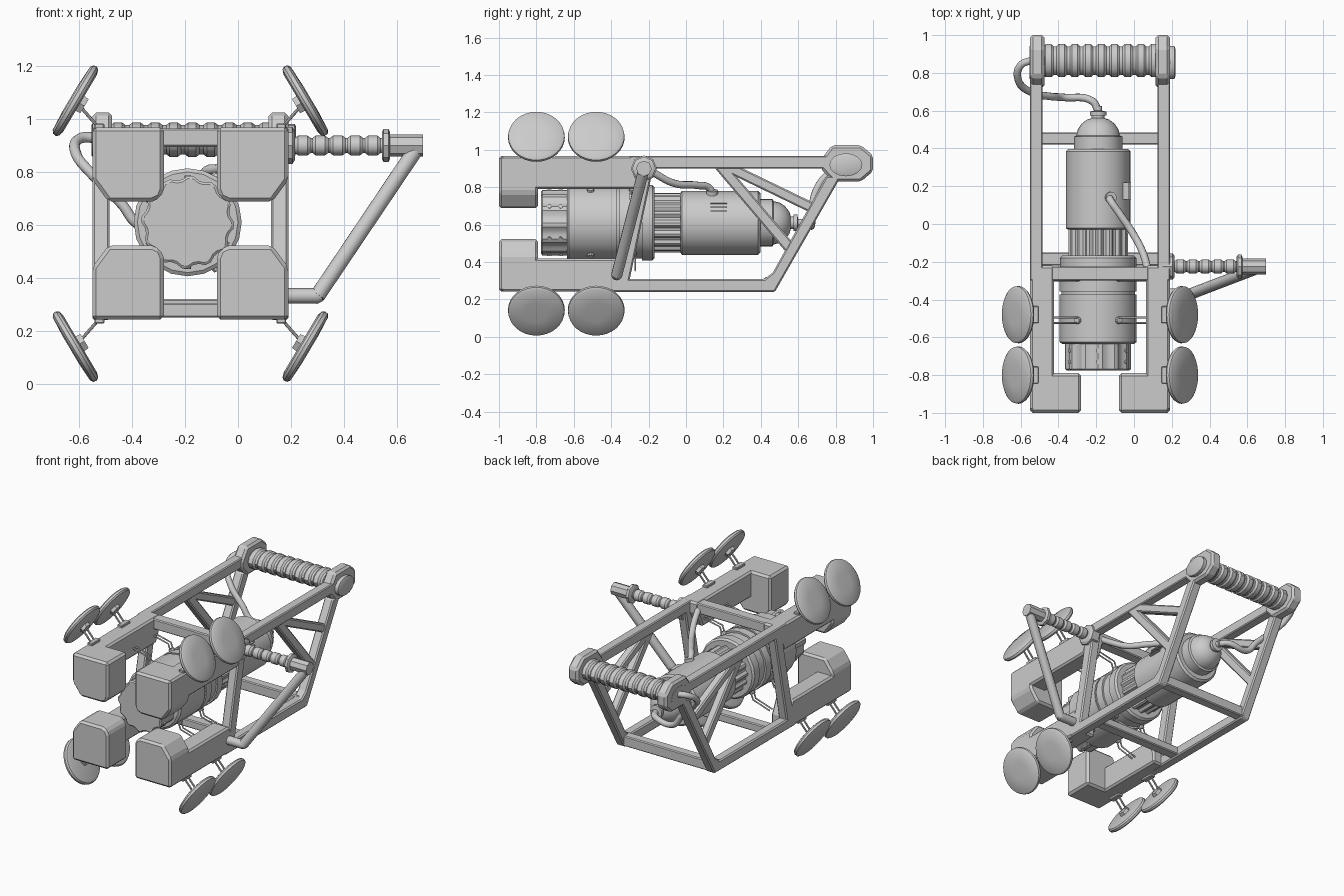
import bpy, bmesh, math
from mathutils import Vector

if "Cube" in bpy.data.objects:
    bpy.data.objects.remove(bpy.data.objects["Cube"])

CX = -0.18            # centre plane of the frame
AX, AZ = -0.19, 0.61  # axis of the cannon body


def finish(name, bm, bevel=0.0, smooth=True):
    bmesh.ops.recalc_face_normals(bm, faces=bm.faces)
    me = bpy.data.meshes.new(name)
    bm.to_mesh(me)
    bm.free()
    ob = bpy.data.objects.new(name, me)
    bpy.context.collection.objects.link(ob)
    if bevel:
        m = ob.modifiers.new("bevel", 'BEVEL')
        m.width, m.segments, m.limit_method = bevel, 1, 'ANGLE'
    elif smooth:
        bpy.ops.object.select_all(action='DESELECT')
        ob.select_set(True)
        bpy.context.view_layer.objects.active = ob
        bpy.ops.object.shade_smooth_by_angle(angle=math.radians(35))
    return ob


def prism(name, pts, a, b, axis, bevel=0.008):
    """Extrude a profile from a to b. axis x: pts are (y, z); axis y: pts are (x, z)."""
    bm = bmesh.new()
    put = (lambda p, t: (t, p[0], p[1])) if axis == 'x' else (lambda p, t: (p[0], t, p[1]))
    lo, hi = [[bm.verts.new(put(p, t)) for p in pts] for t in (a, b)]
    bm.faces.new(lo)
    bm.faces.new(hi)
    n = len(pts)
    for i in range(n):
        bm.faces.new((lo[i], lo[(i + 1) % n], hi[(i + 1) % n], hi[i]))
    return finish(name, bm, bevel)


def box(name, x, y, z, bevel=0.006):
    return prism(name, [(y[0], z[0]), (y[1], z[0]), (y[1], z[1]), (y[0], z[1])], x[0], x[1], 'x', bevel)


def lathe(name, origin, direction, prof, seg=24, flute=0.0, stretch=(1, 1, 1), turn=0.0):
    """Spin (distance, radius) pairs round an axis; flute cuts every second pair of columns."""
    q = Vector(direction).to_track_quat('Z', 'Y')
    bm = bmesh.new()
    rings = []
    for t, r in prof:
        ring = []
        for i in range(seg):
            a = 2 * math.pi * i / seg + turn
            k = r * (1 - flute * ((i // 2) % 2))
            v = q @ Vector((k * math.cos(a), k * math.sin(a), t))
            ring.append(bm.verts.new(Vector(origin) + v * Vector(stretch)))
        rings.append(ring)
    for p, c in zip(rings, rings[1:]):
        for i in range(seg):
            j = (i + 1) % seg
            bm.faces.new((p[i], p[j], c[j], c[i]))
    bm.faces.new(rings[0])
    bm.faces.new(rings[-1])
    return finish(name, bm)


def rod(name, p, q, r, seg=10):
    d = Vector(q) - Vector(p)
    return lathe(name, p, d, [(0, r), (d.length, r)], seg)


def bar(name, p, q, w, x0, x1):
    """Flat strut in the yz plane between p and q."""
    a, b = Vector(p), Vector(q)
    d = (b - a).normalized()
    n = Vector((-d.y, d.x)) * w / 2
    return prism(name, [a + n, b + n, b - n, a - n], x0, x1, 'x')


def hose(name, pts, r, smooth=True):
    cu = bpy.data.curves.new(name, 'CURVE')
    cu.dimensions, cu.bevel_depth, cu.bevel_resolution, cu.use_fill_caps = '3D', r, 3, True
    if smooth:
        sp = cu.splines.new('BEZIER')
        sp.bezier_points.add(len(pts) - 1)
        for b, p in zip(sp.bezier_points, pts):
            b.co = p
            b.handle_left_type = b.handle_right_type = 'AUTO'
        sp.resolution_u = 8
    else:
        sp = cu.splines.new('POLY')
        sp.points.add(len(pts) - 1)
        for b, p in zip(sp.points, pts):
            b.co = (*p, 1)
    ob = bpy.data.objects.new(name, cu)
    bpy.context.collection.objects.link(ob)


for s, side in ((-1, "left"), (1, "right")):
    X = lambda o: CX + s * o
    i, o = X(0.305), X(0.37)

    # side frame rails and struts
    box(f"{side}_top_rail", (i, o), (-0.3, 0.78), (0.90, 0.968))
    prism(f"{side}_bottom_and_back_rail",
          [(-0.4, 0.24), (0.475, 0.24), (0.83, 0.86), (0.75, 0.86), (0.465, 0.345), (0.42, 0.31), (-0.4, 0.31)], i, o, 'x')
    bar(f"{side}_front_post", (-0.21, 0.92), (-0.345, 0.28), 0.075, i, o)
    bar(f"{side}_long_strut", (0.17, 0.93), (0.56, 0.47), 0.06, X(0.31), X(0.365))
    bar(f"{side}_short_strut", (0.20, 0.92), (0.675, 0.69), 0.055, X(0.31), X(0.365))
    prism(f"{side}_end_plate",
          [(0.72, 0.90), (0.72, 0.945), (0.78, 1.025), (0.935, 1.025), (1.0, 0.97), (1.0, 0.885), (0.935, 0.83), (0.785, 0.83)],
          X(0.295), o, 'x', 0.014)

    for u, level in ((1, "upper"), (-1, "lower")):
        Z = lambda h: 0.605 + u * h   # mirror about mid height
        # pod arm with heavy front block
        end = -0.27 if u > 0 else -0.36
        prism(f"{side}_{level}_pod_arm",
              [(-0.99, Z(0.363)), (end + 0.05, Z(0.363)), (end + 0.05, Z(0.29)), (end, Z(0.185)), (-0.99, Z(0.185))],
              X(0.243), o, 'x', 0.012)
        prism(f"{side}_{level}_pod_block",
              [(X(0.10), Z(0.363)), (X(0.37), Z(0.363)), (X(0.37), Z(0.165)), (X(0.31), Z(0.083)),
               (X(0.145), Z(0.083)), (X(0.113), Z(0.097)), (X(0.10), Z(0.13))], -1.0, -0.79, 'y', 0.014)

        # tilted discs on twin stalks
        for k, y in enumerate((-0.80, -0.48)):
            c = (X(0.434), y, 0.605 + u * 0.464)
            lathe(f"{side}_{level}_disc_{k}", c, (s * 0.86, 0, u * 0.51),
                  [(-0.02, 0.125), (-0.014, 0.145), (-0.004, 0.152), (0.010, 0.150), (0.018, 0.138), (0.022, 0.06)], 32)
            lathe(f"{side}_{level}_disc_hub_{k}", c, (s * 0.86, 0, u * 0.51), [(-0.04, 0.035), (0.0, 0.04)], 6)
            for dy in (-0.018, 0.018):
                rod(f"{side}_{level}_stalk", (X(0.335), y + dy, Z(0.35)), (X(0.42), y + dy, Z(0.447)), 0.006, 8)
            zz = sorted((Z(0.355), Z(0.378)))
            box(f"{side}_{level}_stalk_mount_{k}", (X(0.325), X(0.362)), (y - 0.045, y + 0.045), zz, 0.004)

        # thin wires from the body to the arms
        for y in (-0.51, -0.285):
            for dy in (-0.014, 0.014):
                hose(f"{side}_{level}_wire", [(AX + s * 0.107, y + dy, AZ + u * 0.165), (AX + s * 0.125, y + dy, AZ + u * 0.215),
                                             (X(0.26), y + dy, Z(0.25))], 0.005, False)
            lathe(f"{side}_{level}_wire_socket", (AX + s * 0.103, y, AZ + u * 0.163), (s * 0.53, 0, u * 0.85),
                  [(0, 0.022), (0.022, 0.017)], 10)

# cross beams
box("front_top_crossbeam", (-0.52, 0.16), (-0.30, -0.225), (0.895, 0.965))
box("front_bottom_crossbar", (-0.52, 0.16), (-0.22, -0.15), (0.25, 0.305))
box("rear_bottom_crossbar", (-0.52, 0.16), (0.42, 0.485), (0.25, 0.32))

# cannon body, front to back
lathe("fluted_muzzle", (AX, 0, AZ), (0, 1, 0), [(-0.775, 0.165), (-0.768, 0.175), (-0.62, 0.175)], 48, 0.07)
lathe("muzzle_core", (AX, 0, AZ), (0, 1, 0), [(-0.77, 0.16), (-0.6, 0.16)], 24)
lathe("front_barrel", (AX, 0, AZ), (0, 1, 0),
      [(-0.635, 0.19), (-0.625, 0.204), (-0.372, 0.204), (-0.372, 0.195), (-0.357, 0.195), (-0.357, 0.204),
       (-0.30, 0.204), (-0.30, 0.192), (-0.235, 0.192), (-0.235, 0.202), (-0.18, 0.202), (-0.168, 0.19)], 20)
lathe("ribbed_neck", (AX, 0, AZ), (0, 1, 0), [(-0.18, 0.158), (-0.02, 0.158)], 64, 0.09)
lathe("rear_barrel", (AX, 0, AZ), (0, 1, 0), [(-0.03, 0.16), (-0.022, 0.171), (0.385, 0.171), (0.397, 0.158)], 24)
lathe("rear_dome", (AX, 0, AZ), (0, 1, 0),
      [(0.39, 0.128), (0.462, 0.128), (0.468, 0.116), (0.50, 0.108), (0.53, 0.088), (0.552, 0.06), (0.56, 0.035)], 24)
lathe("rear_nozzle", (AX, 0, AZ), (0, 1, 0), [(0.55, 0.034), (0.575, 0.034), (0.575, 0.044), (0.595, 0.044), (0.60, 0.02), (0.625, 0.02)], 12)
for k in range(3):
    z = AZ + 0.06 + 0.02 * k
    box(f"vent_slat_{k}", (AX + 0.12, AX + 0.174 - 0.007 * k), (0.13, 0.22), (z, z + 0.007), 0)
for k in range(6):
    a = math.radians(60 * k + 30)
    for y in (-0.73, -0.67):
        lathe(f"barrel_stud_{k}", (AX + 0.155 * math.cos(a), y, AZ + 0.155 * math.sin(a)),
              (math.cos(a), 0, math.sin(a)), [(0, 0.012), (0.022, 0.012)], 8)

# oval rear grip with ridges and end cap
prof = [(-0.50, 0.08)]
for k in range(9):
    x = -0.48 + k * 0.07
    prof += [(x, 0.076), (x + 0.012, 0.088), (x + 0.042, 0.088), (x + 0.054, 0.076)]
lathe("rear_grip", (0, 0.865, 0.922), (1, 0, 0), prof + [(0.16, 0.078)], 12, 0, (1, 1, 0.74))
for x, d, name in ((0.18, 1, "right_grip_cap"), (-0.54, -1, "left_grip_cap")):
    lathe(name, (x, 0.855, 0.92), (d, 0, 0), [(0, 0.088), (0.034 if d > 0 else 0.012, 0.088),
                                             (0.04 if d > 0 else 0.014, 0.07)], 16, 0, (1, 1, 0.7))

# side handle: beaded grip, collars, end block and slanted brace
prof = [(0.14, 0.03)]
for k in range(5):
    x = 0.215 + k * 0.066
    prof += [(x, 0.028), (x + 0.012, 0.037), (x + 0.048, 0.037), (x + 0.06, 0.028)]
lathe("side_grip", (0, -0.225, 0.90), (1, 0, 0), prof + [(0.60, 0.03)], 16)
lathe("side_grip_base", (0, -0.225, 0.90), (1, 0, 0), [(0.15, 0.07), (0.205, 0.07), (0.215, 0.055)], 8)
lathe("side_grip_collar", (0, -0.225, 0.90), (1, 0, 0), [(0.543, 0.05), (0.55, 0.063), (0.568, 0.063), (0.575, 0.05)], 8)
lathe("side_grip_end", (0, -0.225, 0.90), (1, 0, 0), [(0.57, 0.042), (0.698, 0.042)], 8)
rod("side_brace", (0.672, -0.228, 0.885), (0.30, -0.37, 0.332), 0.03, 12)
lathe("side_brace_elbow", (0.30, -0.37, 0.332), (1, 0, 0), [(-0.02, 0.028), (0.0, 0.03), (0.02, 0.02)], 12)
rod("side_brace_foot", (0.15, -0.37, 0.332), (0.305, -0.37, 0.332), 0.029, 12)

# hoses
hose("rear_hose", [(-0.19, 0.60, 0.61), (-0.22, 0.65, 0.61), (-0.37, 0.67, 0.60), (-0.44, 0.675, 0.68),
                   (-0.55, 0.70, 0.79), (-0.612, 0.76, 0.87), (-0.60, 0.84, 0.925), (-0.53, 0.87, 0.93)], 0.02)
hose("barrel_hose", [(-0.13, 0.14, 0.76), (-0.125, 0.125, 0.795), (-0.08, 0.06, 0.81), (0.0, -0.06, 0.82),
                     (0.05, -0.16, 0.87), (0.075, -0.25, 0.93)], 0.02)
lathe("barrel_hose_socket", (-0.13, 0.14, 0.75), (0.3, 0, 1), [(0, 0.032), (0.035, 0.03)], 12)
